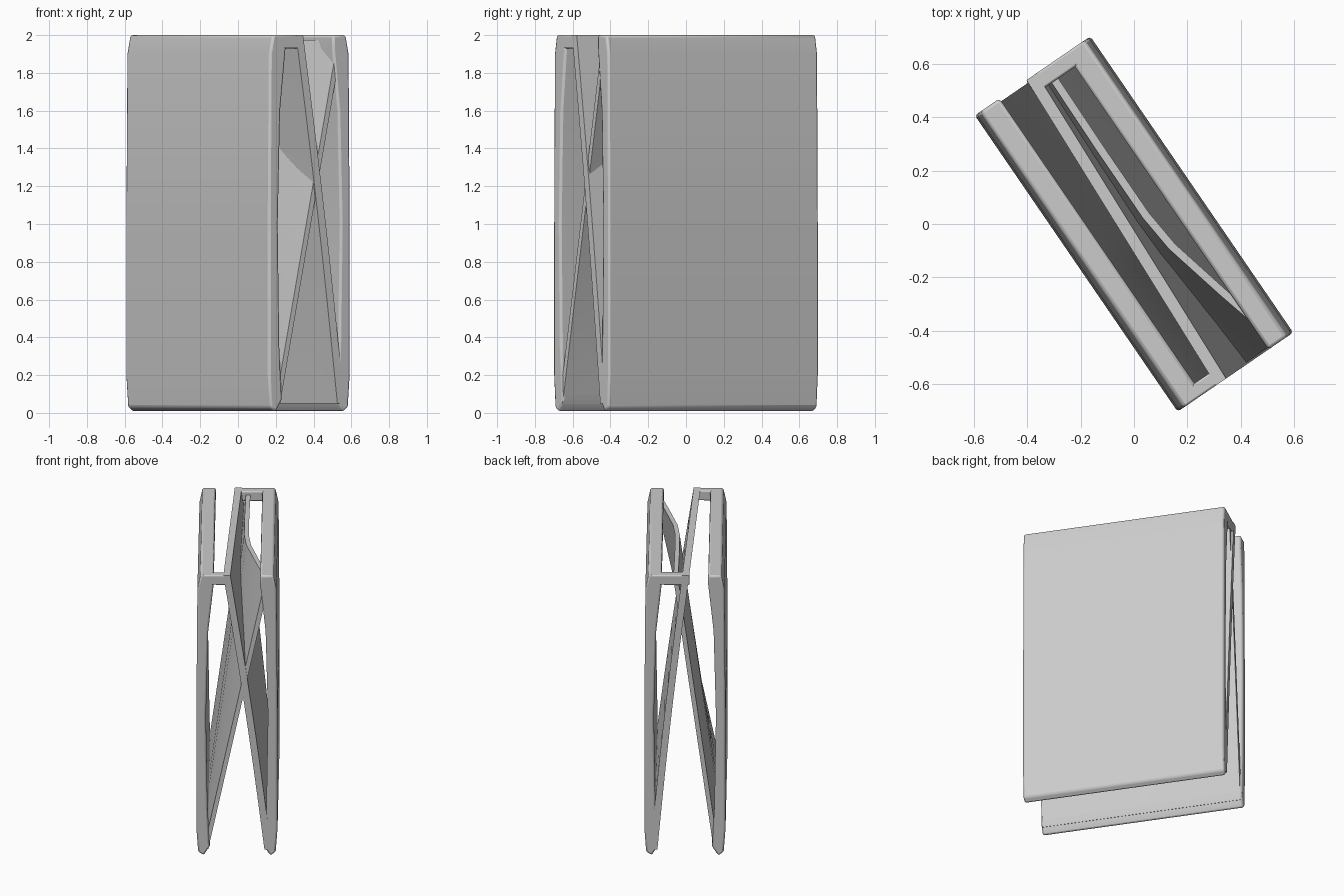
import bpy, bmesh, math
from mathutils import Vector

if "Cube" in bpy.data.objects:
    bpy.data.objects.remove(bpy.data.objects["Cube"])

# Local frame: t across the thickness, s along the length, z up
U = Vector((0.825, 0.565, 0))
V = Vector((0.565, -0.825, 0))
H = 0.672


def place(t, s, z):
    return U * t + V * s + Vector((0, 0, z))


def loft(name, sections, bevel=0.0):
    """Skin between closed (t, z) profiles given as (s, points)."""
    bm = bmesh.new()
    rings = [[bm.verts.new(place(t, s, z)) for t, z in pts] for s, pts in sections]
    n = len(rings[0])
    for a, b in zip(rings, rings[1:]):
        for i in range(n):
            j = (i + 1) % n
            bm.faces.new((a[i], a[j], b[j], b[i]))
    bm.faces.new(rings[0])
    bm.faces.new(rings[-1])
    bmesh.ops.recalc_face_normals(bm, faces=bm.faces)
    me = bpy.data.meshes.new(name)
    bm.to_mesh(me)
    bm.free()
    ob = bpy.data.objects.new(name, me)
    bpy.context.collection.objects.link(ob)
    if bevel:
        m = ob.modifiers.new("soft_edge", 'BEVEL')
        m.width = bevel
        m.segments = 2
        m.limit_method = 'ANGLE'
        m.angle_limit = math.radians(50)
    bpy.context.view_layer.objects.active = ob
    ob.select_set(True)
    bpy.ops.object.shade_smooth_by_angle(angle=math.radians(35))
    ob.select_set(False)
    return ob


def sheet(s, bottom, top, z0, z1, thick, bow=0.0, steps=10):
    """Thin leaning profile from bottom to top, slightly bowed."""
    mid = []
    for i in range(steps + 1):
        k = i / steps
        mid.append((bottom + (top - bottom) * k + bow * math.sin(math.pi * k),
                    z0 + (z1 - z0) * k))
    h = thick / 2
    return s, [(t - h, z) for t, z in mid] + [(t + h, z) for t, z in reversed(mid)]


# Outer plates: thick rim at the top, thinner through the middle, narrow foot
half = [(0.235, 2.0), (0.255, 1.9), (0.262, 1.0), (0.262, 0.2), (0.25, 0.03),
        (0.215, 0.005), (0.175, 0.07), (0.19, 0.35), (0.2, 1.0), (0.185, 1.6),
        (0.15, 1.93), (0.15, 2.0)]
for name, side in (("right_plate", 1), ("left_plate", -1)):
    prof = [(t * side, z) for t, z in half]
    loft(name, [(-H, prof), (H, prof)], 0.012)

# Leaning inner panel from the left foot to the right rim, twisting along its length
tops = [(-0.66, 0.06), (-0.3, 0.055), (0.0, 0.055), (0.15, 0.07),
        (0.4, 0.13), (0.665, 0.2)]
loft("left_leaning_panel",
     [sheet(s, -0.2, t, 0.05, 1.975, 0.03) for s, t in tops])

# Opposite leaning panel from the right foot to the middle of the top
loft("right_leaning_panel",
     [sheet(s, 0.2, t, 0.05, 2.0, 0.045, 0.01)
      for s, t in ((-H, -0.005), (0, -0.035), (H, -0.065))])


# Bridges joining the middle panel to each plate at opposite ends of the top
def bridge(name, t0, t1, s0, s1):
    p = [(t0, 1.93), (t1, 1.93), (t1, 2.0), (t0, 2.0)]
    loft(name, [(s0, p), (s1, p)], 0.008)


bridge("back_bridge", -0.03, 0.23, -H, -0.61)
bridge("front_bridge", -0.23, -0.04, 0.62, H)
